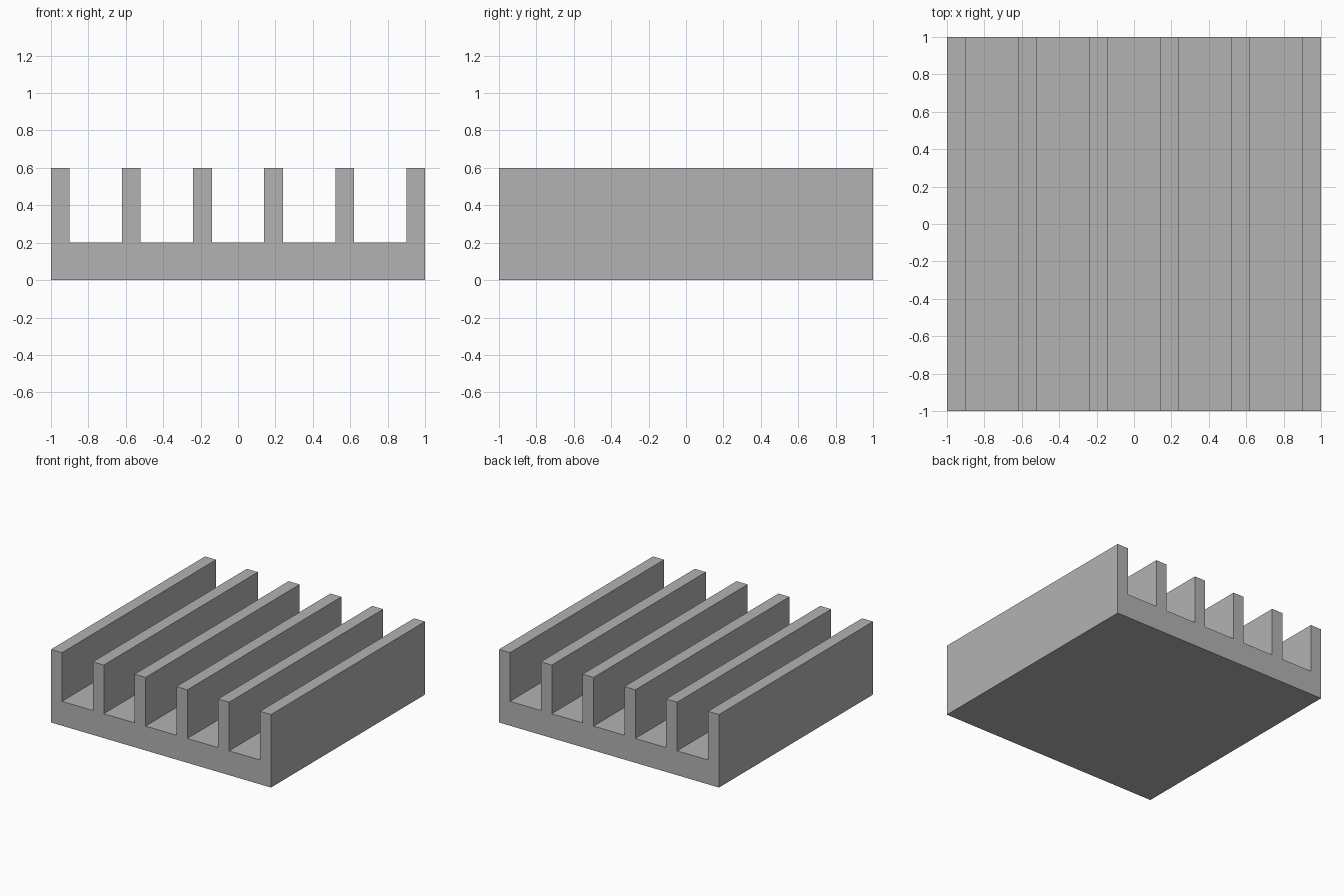
import bpy
import bmesh

cube = bpy.data.objects.get("Cube")
if cube:
    bpy.data.objects.remove(cube, do_unlink=True)

HALF = 1.0
BASE_TOP = 0.2
FIN_TOP = 0.6
FIN_WIDTH = 0.1
FIN_COUNT = 6
PITCH = (2 * HALF - FIN_WIDTH) / (FIN_COUNT - 1)

# Plain grey metal
metal = bpy.data.materials.new("grey_metal")
metal.use_nodes = True
grey = (0.45, 0.45, 0.45, 1.0)
metal.diffuse_color = grey
metal.node_tree.nodes["Principled BSDF"].inputs["Base Color"].default_value = grey

# Comb-shaped cross-section: fins from left to right, then the flat underside
profile = []
for i in range(FIN_COUNT):
    left = -HALF + i * PITCH
    right = left + FIN_WIDTH
    foot_left = 0 if i == 0 else BASE_TOP
    foot_right = 0 if i == FIN_COUNT - 1 else BASE_TOP
    profile += [(left, foot_left), (left, FIN_TOP), (right, FIN_TOP), (right, foot_right)]

# Extrude the cross-section from front to back
bm = bmesh.new()
section = bm.faces.new([bm.verts.new((x, -HALF, z)) for x, z in profile])
extruded = bmesh.ops.extrude_face_region(bm, geom=[section], use_keep_orig=True)
moved = [v for v in extruded["geom"] if isinstance(v, bmesh.types.BMVert)]
bmesh.ops.translate(bm, verts=moved, vec=(0, 2 * HALF, 0))
bmesh.ops.recalc_face_normals(bm, faces=bm.faces)

mesh = bpy.data.meshes.new("finned_heat_sink")
bm.to_mesh(mesh)
bm.free()
mesh.materials.append(metal)
heat_sink = bpy.data.objects.new("finned_heat_sink", mesh)
bpy.context.collection.objects.link(heat_sink)
